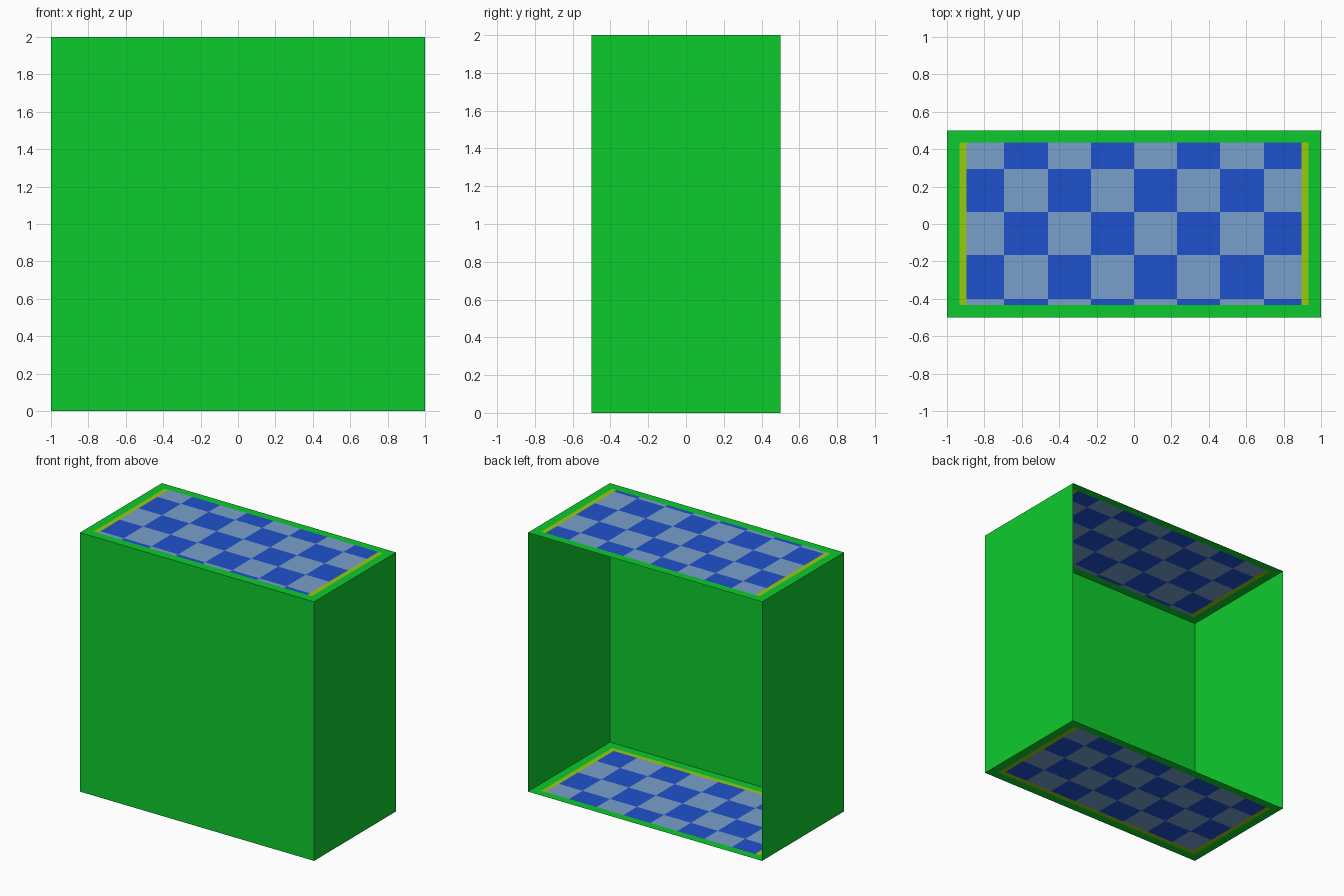
import bpy, bmesh

if "Cube" in bpy.data.objects:
    bpy.data.objects.remove(bpy.data.objects["Cube"])


def material(name, srgb):
    lin = [((c / 255 + 0.055) / 1.055) ** 2.4 if c > 10 else c / 255 / 12.92 for c in srgb]
    m = bpy.data.materials.new(name)
    m.diffuse_color = (*lin, 1)
    m.use_nodes = True
    m.node_tree.nodes["Principled BSDF"].inputs["Base Color"].default_value = m.diffuse_color
    return m


MATS = [material("green", (13, 203, 45)), material("yellow_green", (150, 203, 16)),
        material("blue", (31, 81, 205)), material("pale_blue", (121, 160, 203))]
GREEN, YELLOW, BLUE, PALE = range(4)


def panel(name, us, vs, place, rule):
    """Flat sheet cut at the given u and v lines; rule(i, j) picks the colour."""
    bm = bmesh.new()
    grid = [[bm.verts.new(place(u, v)) for v in vs] for u in us]
    for i in range(len(us) - 1):
        for j in range(len(vs) - 1):
            f = bm.faces.new((grid[i][j], grid[i + 1][j], grid[i + 1][j + 1], grid[i][j + 1]))
            f.material_index = rule(i, j)
    me = bpy.data.meshes.new(name)
    bm.to_mesh(me)
    bm.free()
    for m in MATS:
        me.materials.append(m)
    bpy.context.collection.objects.link(bpy.data.objects.new(name, me))


# Column lines: green rim, yellow strip, eight checks, yellow strip, green rim
half = [0.23, 0.46, 0.695, 0.895, 0.932, 1.0]
xs = [-x for x in reversed(half)] + [0.0] + half


def checks(rows, yellow_rows):
    def rule(i, j):
        if i in (0, 11) or j in (0, rows - 1):
            return GREEN
        if i in (1, 10) or j in yellow_rows:
            return YELLOW
        return BLUE if (i + j + len(yellow_rows)) % 2 == 0 else PALE
    return rule


# Top sheet
top_y = [-0.5, -0.432, -0.40, -0.165, 0.065, 0.295, 0.435, 0.5]
panel("top_panel", xs, top_y, lambda u, v: (u, v, 2.0),
      lambda i, j: checks(7, ())(i, j))

# Bottom sheet, with a third yellow strip along the front
bottom_y = [-0.5, -0.432, -0.395, -0.19, 0.04, 0.27, 0.435, 0.5]
panel("bottom_panel", xs, bottom_y, lambda u, v: (u, v, 0.0),
      lambda i, j: checks(7, (1,))(i, j))

# Plain walls; the back is open
plain = lambda i, j: GREEN
panel("front_wall", [-1, 1], [0, 2], lambda u, v: (u, -0.5, v), plain)
panel("right_wall", [-0.5, 0.5], [0, 2], lambda u, v: (1, u, v), plain)
panel("left_wall", [0.5, -0.5], [0, 2], lambda u, v: (-1, u, v), plain)
